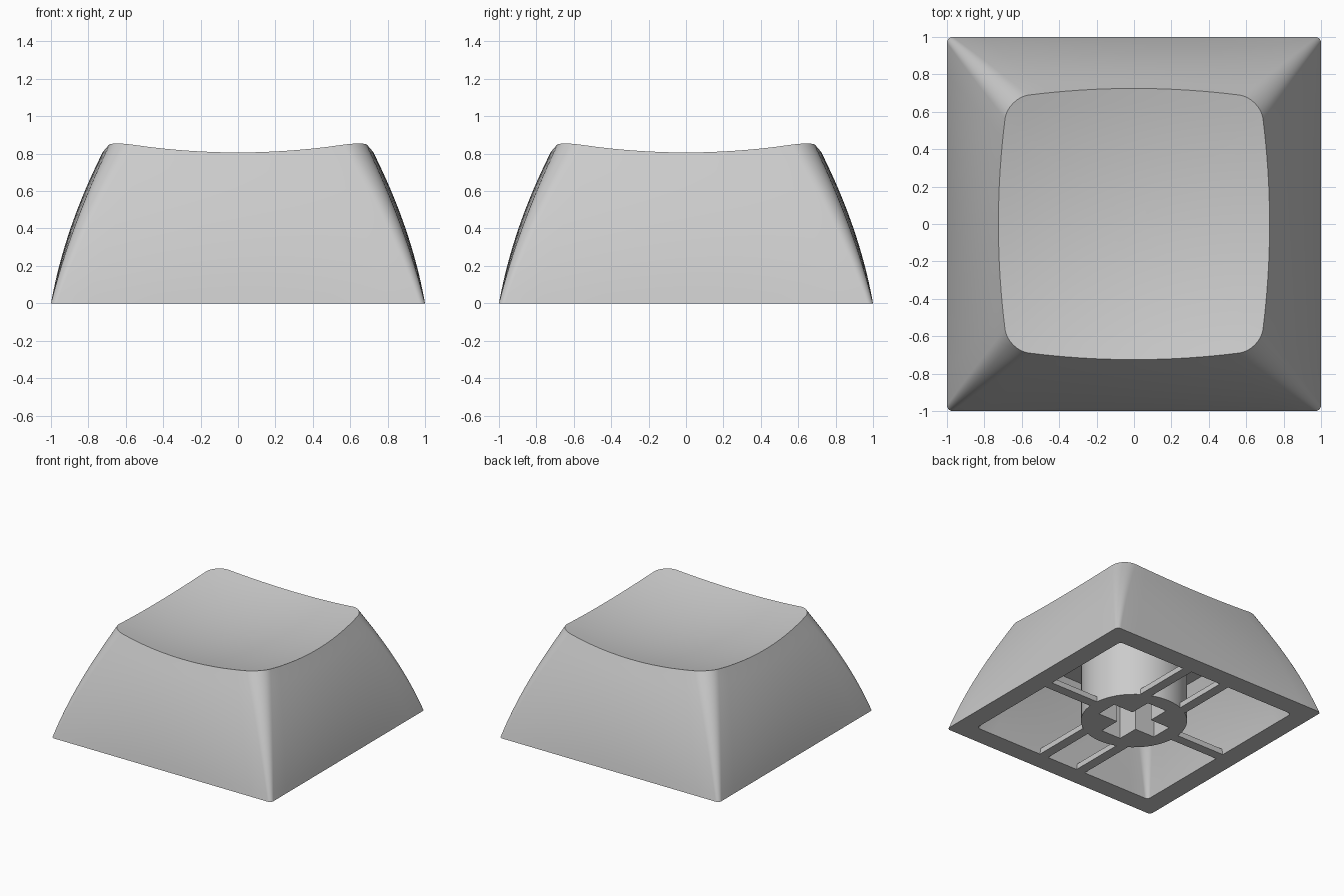
import bpy, bmesh, math

if "Cube" in bpy.data.objects:
    bpy.data.objects.remove(bpy.data.objects["Cube"])

# Single plastic colour
plastic = bpy.data.materials.new("light_grey_plastic")
plastic.use_nodes = True
GREY = (0.6, 0.6, 0.6, 1)
plastic.diffuse_color = GREY
plastic.node_tree.nodes["Principled BSDF"].inputs["Base Color"].default_value = GREY


def finish(bm, name, smooth=True):
    bmesh.ops.recalc_face_normals(bm, faces=bm.faces)
    mesh = bpy.data.meshes.new(name)
    bm.to_mesh(mesh)
    bm.free()
    mesh.materials.append(plastic)
    obj = bpy.data.objects.new(name, mesh)
    bpy.context.collection.objects.link(obj)
    if smooth:
        bpy.ops.object.select_all(action='DESELECT')
        obj.select_set(True)
        bpy.context.view_layer.objects.active = obj
        bpy.ops.object.shade_smooth_by_angle(angle=math.radians(30))
    return obj


def section(w, radius, pinch, sides=12, steps=8):
    """Rounded square of half-width w whose sides bow outward in the middle."""
    pts = []
    r = radius / w
    c = 1 - r
    for q in range(4):
        a0 = q * math.pi / 2
        quarter = [(1, -c + 2 * c * i / sides) for i in range(sides)]
        for i in range(steps):
            a = i / steps * math.pi / 2
            quarter.append((c + r * math.cos(a), c + r * math.sin(a)))
        for x, y in quarter:
            x, y = x * (1 - pinch * y * y), y * (1 - pinch * x * x)
            pts.append((w * (x * math.cos(a0) - y * math.sin(a0)),
                        w * (x * math.sin(a0) + y * math.cos(a0))))
    return pts


def dish(x, y):
    return 0.725 + 0.155 * (x * x + y * y)


# Cap shell: dished top, curved sides, flat rim, hollow inside
RISE, LEVELS = 0.805, 16
top = section(0.725, 0.12, 0.07)
rings = [[(x * s / 10, y * s / 10, dish(x * s / 10, y * s / 10)) for x, y in top]
         for s in range(1, 11)]
for i in range(LEVELS - 1, -1, -1):
    t = i / LEVELS
    z = RISE * t
    outline = section(1 - 0.18 * z - 0.203 * z * z, 0.03 + 0.09 * t, 0.07 * t)
    rings.append([(x, y, t * dish(*edge)) for (x, y), edge in zip(outline, top)])
for i in range(9):
    t = i / 8
    z = 0.62 * t
    outline = section(0.84 - 0.18 * z - 0.203 * z * z, 0.03 + 0.07 * t, 0.05 * t)
    rings.append([(x, y, z) for x, y in outline])

bm = bmesh.new()
loops = [[bm.verts.new(p) for p in ring] for ring in rings]
n = len(top)
for a, b in zip(loops, loops[1:]):
    for i in range(n):
        j = (i + 1) % n
        bm.faces.new((a[i], a[j], b[j], b[i]))
middle = bm.verts.new((0, 0, dish(0, 0)))
for i in range(n):
    bm.faces.new((middle, loops[0][i], loops[0][(i + 1) % n]))
bm.faces.new(loops[-1])
finish(bm, "cap_shell")


def box(name, low, high):
    bm = bmesh.new()
    bmesh.ops.create_cube(bm, size=1)
    for v in bm.verts:
        v.co = [h if c > 0 else l for c, l, h in zip(v.co, low, high)]
    return finish(bm, name, smooth=False)


# Round stem with a cross-shaped socket
bm = bmesh.new()
bmesh.ops.create_cone(bm, cap_ends=True, segments=48, radius1=0.4, radius2=0.4, depth=0.64)
bmesh.ops.translate(bm, verts=bm.verts, vec=(0, 0, 0.32))
stem = finish(bm, "stem")
for name, hx, hy in (("socket_cutter_across", 0.27, 0.09), ("socket_cutter_along", 0.09, 0.27)):
    cutter = box(name, (-hx, -hy, -0.1), (hx, hy, 0.5))
    cutter.hide_render = True
    cutter.hide_set(True)
    cut = stem.modifiers.new(name, 'BOOLEAN')
    cut.operation = 'DIFFERENCE'
    cut.solver = 'EXACT'
    cut.object = cutter

# Thin ribs joining the stem to the rim
for side, end in ((-1, "front"), (1, "back")):
    for x, hand in ((-0.18, "right"), (0.18, "left")):
        lo, hi = sorted((side * 0.34, side * 0.85))
        box(f"{end}_rib_{hand}", (x - 0.04, lo, 0), (x + 0.04, hi, 0.045))
for side, hand in ((-1, "right"), (1, "left")):
    lo, hi = sorted((side * 0.38, side * 0.85))
    box(f"{hand}_rib", (lo, -0.04, 0), (hi, 0.04, 0.045))
